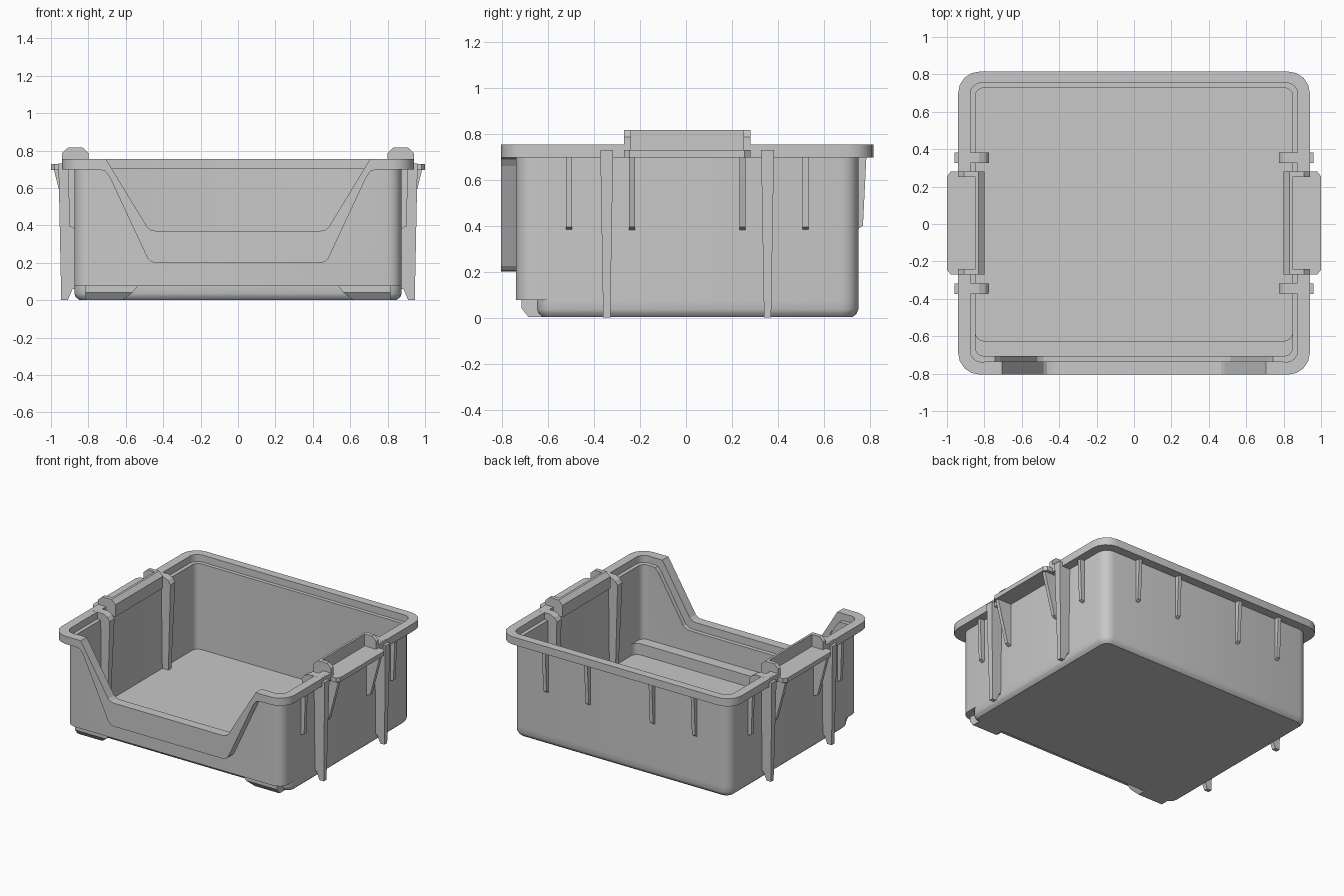
import bpy, bmesh, math

cube = bpy.data.objects.get("Cube")
if cube:
    bpy.data.objects.remove(cube, do_unlink=True)

grey = bpy.data.materials.new("grey plastic")
grey.use_nodes = True
COLOUR = (0.58, 0.58, 0.58, 1)
grey.diffuse_color = COLOUR
grey.node_tree.nodes["Principled BSDF"].inputs["Base Color"].default_value = COLOUR
MID = 0.005  # y of the tub's side-to-side symmetry line
RIM = 0.754  # height of the rim's top face


def finish(name, bm, mirror=False):
    bmesh.ops.recalc_face_normals(bm, faces=bm.faces)
    mesh = bpy.data.meshes.new(name)
    bm.to_mesh(mesh)
    bm.free()
    mesh.materials.append(grey)
    obj = bpy.data.objects.new(name, mesh)
    bpy.context.collection.objects.link(obj)
    if mirror:
        obj.modifiers.new("Mirror", 'MIRROR')
    return obj


def prism(name, pts, axis, a, b, mirror=False, adjust=None):
    """Extrude a 2D profile along one axis from a to b."""
    place = {'x': lambda u, v, d: (d, u, v),
             'y': lambda u, v, d: (u, d, v),
             'z': lambda u, v, d: (u, v, d)}[axis]
    bm = bmesh.new()
    ends = [[bm.verts.new(place(u, v, d)) for u, v in pts] for d in (a, b)]
    for ring in ends:
        bm.faces.new(ring)
    n = len(pts)
    for i in range(n):
        j = (i + 1) % n
        bm.faces.new((ends[0][i], ends[0][j], ends[1][j], ends[1][i]))
    if adjust:
        for v in bm.verts:
            adjust(v.co)
    return finish(name, bm, mirror)


def box(name, x, y, z):
    return prism(name, [(x[0], z[0]), (x[1], z[0]), (x[1], z[1]), (x[0], z[1])],
                 'y', y[0], y[1])


def rounded_loop(bm, hx, y0, y1, r, z, seg=4):
    corners = [(hx - r, y1 - r), (r - hx, y1 - r), (r - hx, y0 + r), (hx - r, y0 + r)]
    ring = []
    for k, (cx, cy) in enumerate(corners):
        for s in range(seg + 1):
            t = math.pi / 2 * (k + s / seg)
            ring.append(bm.verts.new((cx + r * math.cos(t), cy + r * math.sin(t), z)))
    return ring


# Tub: one continuous wall section, up the outside, over the rim, down the inside
SECTION = [
    (0.85, -0.625, 0.725, 0.05, 0.002),
    (0.868, -0.643, 0.743, 0.068, 0.018),
    (0.875, -0.65, 0.75, 0.075, 0.036),
    (0.875, -0.65, 0.75, 0.075, 0.076),
    (0.875, -0.74, 0.75, 0.075, 0.076),
    (0.875, -0.74, 0.75, 0.075, 0.698),
    (0.94, -0.805, 0.815, 0.115, 0.698),
    (0.94, -0.805, 0.815, 0.115, RIM),
    (0.875, -0.738, 0.755, 0.06, RIM),
    (0.875, -0.738, 0.755, 0.06, 0.703),
    (0.848, -0.706, 0.728, 0.045, 0.703),
    (0.848, -0.706, 0.728, 0.045, 0.16),
    (0.848, -0.625, 0.728, 0.045, 0.16),
    (0.848, -0.625, 0.728, 0.045, 0.078),
]
bm = bmesh.new()
rings = [rounded_loop(bm, *row) for row in SECTION]
for low, high in zip(rings, rings[1:]):
    for i in range(len(low)):
        j = (i + 1) % len(low)
        bm.faces.new((low[i], low[j], high[j], high[i]))
bm.faces.new(rings[0])
bm.faces.new(rings[-1])
tub = finish("tub", bm)


def both_sides(half):
    """Complete a right half profile with its mirrored left half."""
    return half + [(-x, z) for x, z in reversed(half)]


# Front opening, the lower step behind its lip, and the two grip gaps in the rim
opening_edge = [(0.706, RIM), (0.484, 0.39), (0.465, 0.375), (0.436, 0.37)]
step_edge = [(0.78, 0.85), (0.78, 0.704), (0.742, 0.70), (0.717, 0.67),
             (0.515, 0.335), (0.485, 0.318), (0.44, 0.315)]
cutters = [
    prism("opening_cutter", both_sides([(0.76, 0.85)] + opening_edge), 'y', -0.9, -0.64),
    prism("step_cutter", both_sides(step_edge), 'y', -0.737, -0.64),
    box("grip_cutter_left", (0.79, 1.1), (MID - 0.265, MID + 0.265), (0.71, 0.9)),
    box("grip_cutter_right", (-1.1, -0.79), (MID - 0.265, MID + 0.265), (0.71, 0.9)),
]
for cutter in cutters:
    cutter.hide_render = True
    cutter.hide_viewport = True
    cut = tub.modifiers.new(cutter.name, 'BOOLEAN')
    cut.operation = 'DIFFERENCE'
    cut.solver = 'EXACT'
    cut.object = cutter

# Thick lip that follows the opening across the front
lip_bottom = [(0.436, 0.20), (0.465, 0.205), (0.484, 0.225), (0.687, 0.66),
              (0.71, 0.69), (0.74, 0.698), (0.80, 0.698), (0.80, RIM)]
prism("front_lip", both_sides(lip_bottom + opening_edge), 'y', -0.805, -0.736)

# Grips: outer plate, raised inner wall and end caps
y0, y1 = MID - 0.275, MID + 0.275
prism("grip_plate", [(0.82, y0), (0.98, y0), (1.0, y0 + 0.025), (1.0, y1 - 0.025),
                     (0.98, y1), (0.82, y1)], 'z', 0.697, 0.729, True)
inner = [(0.80, 0.70), (0.80, 0.787), (0.832, 0.817)]
prism("grip_wall", inner + [(0.848, 0.817), (0.848, 0.70)], 'y', y0, y1, True)
for label, a in (("front", y0), ("back", y1 - 0.03)):
    prism("grip_cap_" + label,
          inner + [(0.908, 0.817), (0.94, 0.787), (0.94, 0.70)],
          'y', a, a + 0.03, True)

# Tall posts through the side walls, narrowing downwards
post = [(0.96, 0.73), (0.945, 0.0), (0.91, 0.0), (0.885, 0.06), (0.86, 0.06),
        (0.80, 0.06), (0.775, 0.71), (0.795, 0.738), (0.83, RIM + 0.0005),
        (0.93, RIM + 0.0005), (0.93, 0.73)]
for label, side in (("front", -1), ("back", 1)):
    yc = MID + side * 0.35

    def taper(co, yc=yc):
        co.y = yc + (co.y - yc) * (0.55 + 0.45 * co.z / 0.73)

    prism("side_post_" + label, post, 'y', yc - 0.028, yc + 0.028, True, taper)

    # Gusset under the grip plate and plain rib under the rim
    yg, yr = MID + side * 0.24, MID + side * 0.515
    prism("grip_gusset_" + label, [(0.87, 0.70), (0.985, 0.70), (0.965, 0.62),
                                   (0.905, 0.395), (0.87, 0.38)],
          'y', yg - 0.013, yg + 0.013, True)
    prism("side_rib_" + label, [(0.87, 0.70), (0.91, 0.70), (0.90, 0.395), (0.87, 0.38)],
          'y', yr - 0.013, yr + 0.013, True)

# Back ribs
for label, x in (("inner", 0.26), ("outer", 0.60)):
    prism("back_rib_" + label, [(0.74, 0.70), (0.785, 0.70), (0.77, 0.40), (0.74, 0.38)],
          'x', x - 0.013, x + 0.013, True)


# Front feet, with the inner ends sloping in
def slope_foot(co):
    if co.z < 0.06 and co.x < 0.7:
        co.x += 0.03 if co.z > 0.02 else 0.08


prism("front_foot", [(-0.715, 0.078), (-0.715, 0.04), (-0.685, 0.002), (-0.615, 0.002),
                     (-0.63, 0.078)], 'x', 0.535, 0.815, True, slope_foot)

# Smooth the rounded corners of the tub only
bpy.ops.object.select_all(action='DESELECT')
tub.select_set(True)
bpy.context.view_layer.objects.active = tub
bpy.ops.object.shade_smooth_by_angle(angle=math.radians(30))
